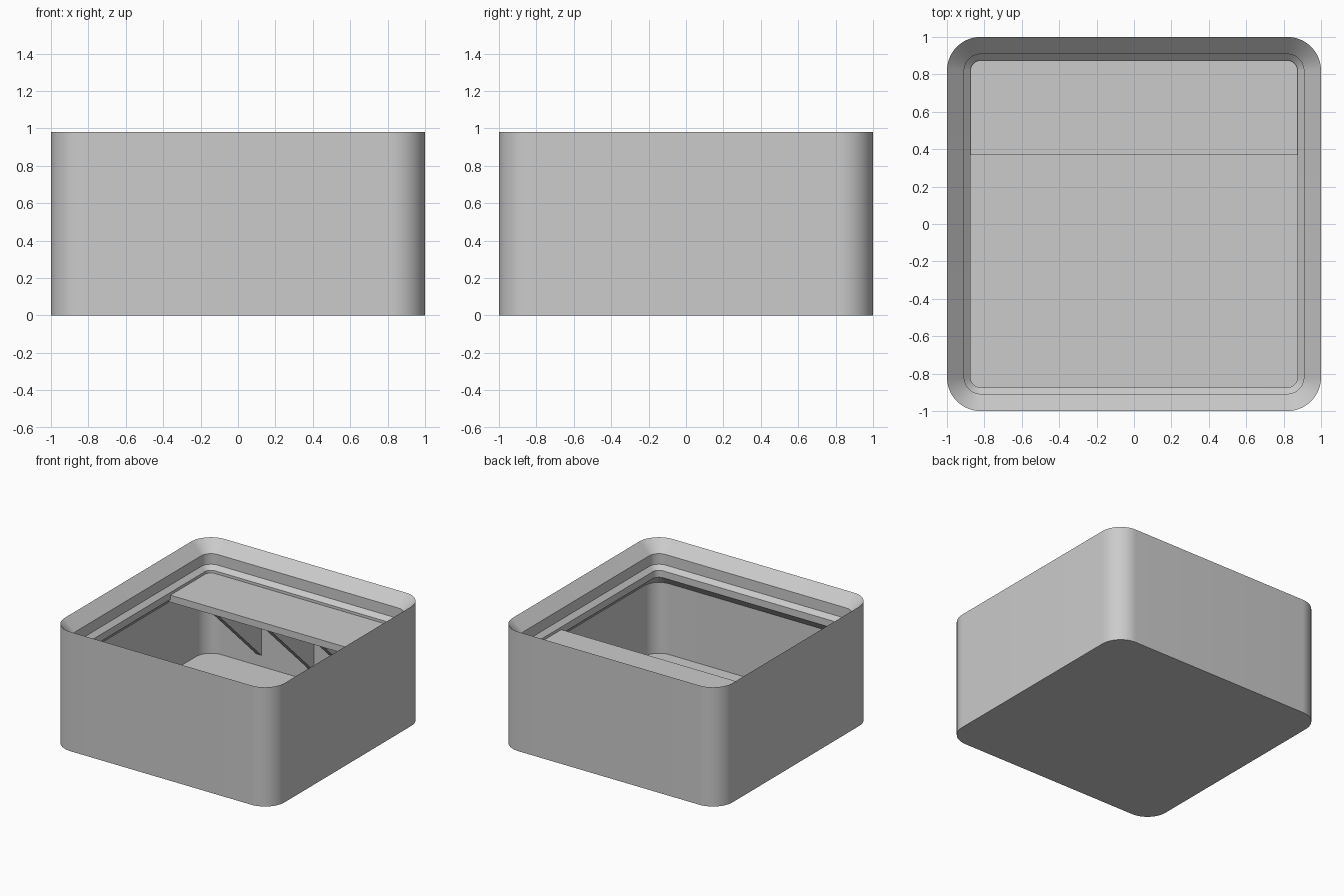
import bpy
import bmesh
import math

cube = bpy.data.objects.get("Cube")
if cube:
    bpy.data.objects.remove(cube, do_unlink=True)

HALF, RADIUS, HEIGHT = 1.0, 0.18, 0.98
WALL, FLOOR = 0.046, 0.048
CORNER_STEPS = 16

grey = bpy.data.materials.new("light grey")
grey.use_nodes = True
colour = (0.6, 0.6, 0.6, 1)
grey.diffuse_color = colour
grey.node_tree.nodes["Principled BSDF"].inputs["Base Color"].default_value = colour


def finish(name, bm, smooth=False):
    bmesh.ops.recalc_face_normals(bm, faces=bm.faces)
    mesh = bpy.data.meshes.new(name)
    bm.to_mesh(mesh)
    bm.free()
    mesh.materials.append(grey)
    obj = bpy.data.objects.new(name, mesh)
    bpy.context.collection.objects.link(obj)
    if smooth:
        bpy.ops.object.select_all(action='DESELECT')
        obj.select_set(True)
        bpy.context.view_layer.objects.active = obj
        bpy.ops.object.shade_smooth_by_angle(angle=math.radians(30))
    return obj


def rounded_ring(bm, inset, z):
    """Rounded square loop, offset inwards from the outer wall."""
    centre, r = HALF - RADIUS, RADIUS - inset
    ring = []
    for corner, (sx, sy) in enumerate([(1, 1), (-1, 1), (-1, -1), (1, -1)]):
        for i in range(CORNER_STEPS + 1):
            a = (corner + i / CORNER_STEPS) * math.pi / 2
            ring.append(bm.verts.new((sx * centre + r * math.cos(a),
                                      sy * centre + r * math.sin(a), z)))
    return ring


def extrude_x(name, outline, x0, x1):
    """Prism along x from a (y, z) outline."""
    bm = bmesh.new()
    face = bm.faces.new([bm.verts.new((x0, y, z)) for y, z in outline])
    new = bmesh.ops.extrude_face_region(bm, geom=[face])["geom"]
    bmesh.ops.translate(bm, vec=(x1 - x0, 0, 0),
                        verts=[v for v in new if isinstance(v, bmesh.types.BMVert)])
    return finish(name, bm)


# Bin body: outer wall, stepped stacking lip, inner wall and floor
profile = [
    (0, 0), (0, HEIGHT),
    (0.092, 0.888), (0.092, 0.801), (0.126, 0.767),
    (0.126, 0.71), (WALL, 0.63), (WALL, FLOOR),
]
bm = bmesh.new()
rings = [rounded_ring(bm, inset, z) for inset, z in profile]
for low, high in zip(rings, rings[1:]):
    for i in range(len(low)):
        j = (i + 1) % len(low)
        bm.faces.new((low[i], low[j], high[j], high[i]))
bm.faces.new(rings[0])
bm.faces.new(rings[-1])
finish("bin_body", bm, smooth=True)

# Label shelf along the back, tucked under the lip
SHELF_TOP, SHELF_BOTTOM, SHELF_FRONT = 0.745, 0.688, 0.37
extrude_x("label_shelf",
          [(SHELF_FRONT, SHELF_BOTTOM), (0.9, SHELF_BOTTOM),
           (0.9, SHELF_TOP), (SHELF_FRONT, SHELF_TOP)], -0.9, 0.9)

# Triangular ribs holding the shelf
back = HALF - WALL
for name, x in (("right_rib", -0.48), ("middle_rib", 0), ("left_rib", 0.48)):
    extrude_x(name, [(0.385, SHELF_BOTTOM), (back, 0.14), (back, SHELF_BOTTOM)],
              x - 0.024, x + 0.024)
